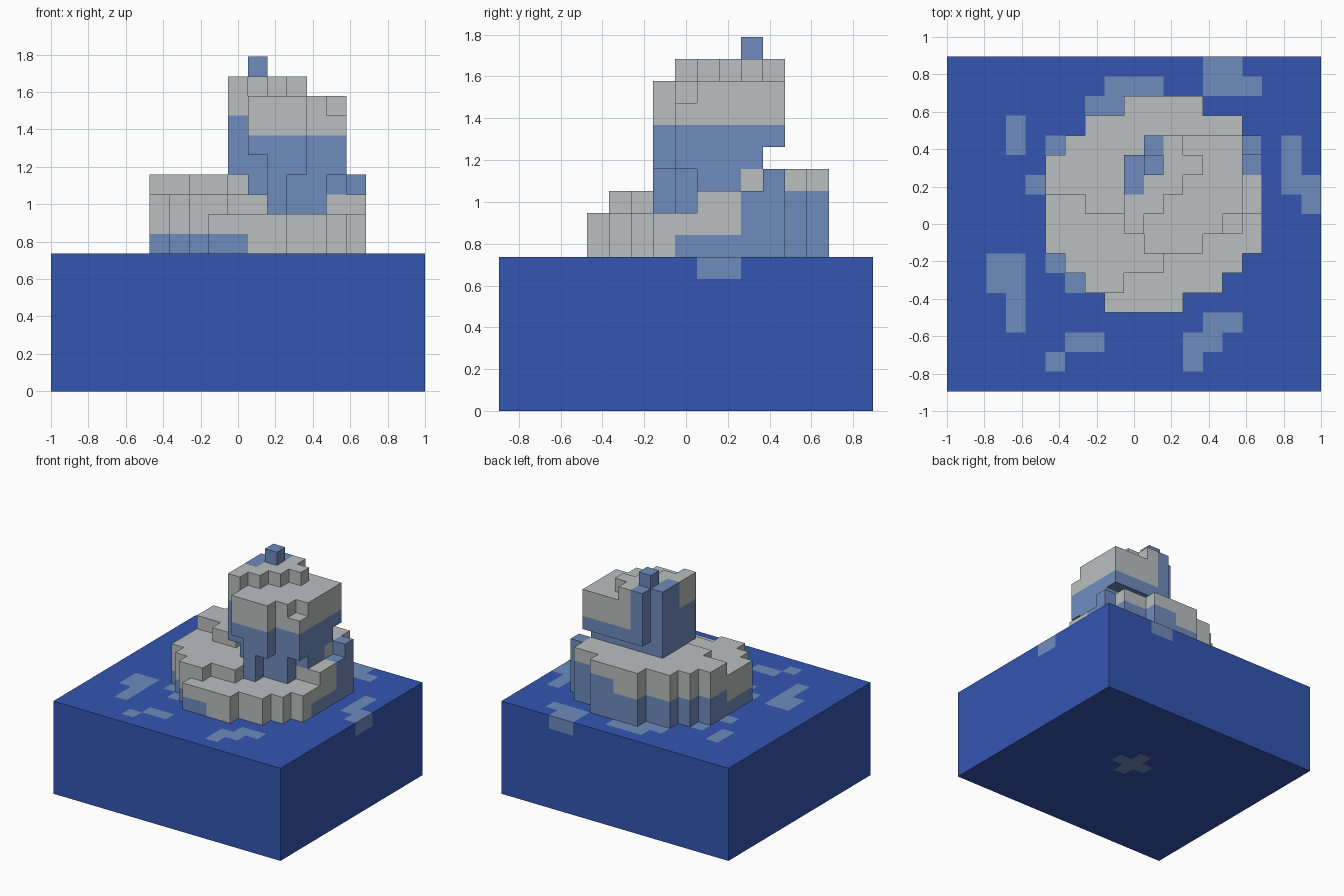
import bpy
import bmesh

cube = bpy.data.objects.get("Cube")
if cube:
    bpy.data.objects.remove(cube, do_unlink=True)

U = 2 / 19                      # edge of one block
COLS, ROWS, SEA = 19, 17, 7     # sea size in blocks


def material(name, rgb):
    mat = bpy.data.materials.new(name)
    mat.use_nodes = True
    mat.diffuse_color = (*rgb, 1)
    mat.node_tree.nodes["Principled BSDF"].inputs["Base Color"].default_value = (*rgb, 1)
    return mat


DEEP, ICE, SNOW = range(3)
PALETTE = [material("deep_water", (.034, .093, .445)),
           material("blue_ice", (.159, .262, .515)),
           material("snow", (.497, .521, .521))]


def box(cols, rows, layers):
    """All block positions inside half-open column, row and layer spans."""
    return {(i, j, k) for i in range(*cols) for j in range(*rows) for k in range(*layers)}


def build_blocks(name, cells, colour_rule):
    """Mesh the open faces of a block set and colour each block by a rule."""
    bm = bmesh.new()
    verts = {}

    def vert(p):
        if p not in verts:
            verts[p] = bm.verts.new(((p[0] - COLS / 2) * U, (p[1] - ROWS / 2) * U, p[2] * U))
        return verts[p]

    for cell in sorted(cells):
        for axis in range(3):
            b, c = (axis + 1) % 3, (axis + 2) % 3
            for side in (0, 1):
                near = list(cell)
                near[axis] += 1 if side else -1
                if tuple(near) in cells:
                    continue
                loop = []
                for db, dc in ((0, 0), (1, 0), (1, 1), (0, 1)):
                    p = list(cell)
                    p[axis] += side
                    p[b] += db
                    p[c] += dc
                    loop.append(vert(tuple(p)))
                face = bm.faces.new(loop if side else loop[::-1])
                face.material_index = colour_rule(*cell)
    mesh = bpy.data.meshes.new(name)
    bm.to_mesh(mesh)
    bm.free()
    for mat in PALETTE:
        mesh.materials.append(mat)
    obj = bpy.data.objects.new(name, mesh)
    bpy.context.collection.objects.link(obj)


# Floating ice flecks in the top layer: column, row, width, depth
flecks = set()
for i, j, width, depth in (
        (13, 16, 2, 1), (13, 15, 3, 1), (8, 15, 3, 1), (7, 14, 2, 1), (3, 12, 1, 2),
        (5, 12, 1, 1), (4, 10, 1, 1), (17, 10, 1, 3), (18, 9, 1, 2), (2, 5, 2, 2),
        (3, 3, 1, 2), (5, 6, 1, 1), (6, 5, 1, 1), (13, 3, 2, 1), (12, 2, 2, 1),
        (6, 2, 2, 1), (5, 1, 1, 1), (12, 1, 1, 1)):
    flecks |= box((i, i + width), (j, j + depth), (SEA - 1, SEA))

# Ice cross on the underside
flecks |= box((9, 12), (9, 10), (0, 1)) | box((10, 11), (8, 11), (0, 1))

# Sea block
build_blocks("sea_block", box((0, COLS), (0, ROWS), (0, SEA)),
             lambda *cell: ICE if cell in flecks else DEEP)


# Stepped skirt of the iceberg, low at the front and high at the back
def skirt_top(i, j):
    if j > 10:
        return SEA + (3 if (i, j) == (15, 11) else 4)
    if (j == 10 and i < 9) or (j == 9 and i in (7, 8)):
        return SEA + 4
    if (j < 9 and i > 10) or (j == 5 and i > 8) or j == 4:
        return SEA + 2
    return SEA + 3


def skirt_colour(i, j, k):
    if j > 10:
        ice = 4 if i == 15 else 3 if i > 10 else 2
    elif i < 10:
        ice = 2 if j == 10 else 1
    else:
        ice = 1 if j > 7 else 0
    return ICE if k < SEA + ice else SNOW


outline = ([(8, 12), (7, 14), (6, 15)] + [(5, 16)] * 5
           + [(6, 16), (7, 15), (9, 13)])
skirt = set()
for j, (first, last) in enumerate(outline, start=4):
    for i in range(first, last):
        skirt |= box((i, i + 1), (j, j + 1), (SEA, skirt_top(i, j)))
build_blocks("iceberg_skirt", skirt, skirt_colour)

# Tower body with overhanging front and back slabs
tower = box((9, 15), (8, 12), (11, 15))
tower |= box((10, 15), (12, 13), (12, 15))
tower |= box((10, 13), (7, 8), (12, 15))
tower -= {(14, 8, 14)}

# Undercut foot with a front leg
tower |= box((10, 15), (9, 11), (10, 11)) | box((10, 14), (8, 9), (10, 11))
tower |= box((11, 14), (8, 9), (9, 10)) | box((14, 15), (11, 12), (10, 11))
tower |= box((11, 13), (7, 8), (11, 12)) | box((11, 12), (7, 8), (9, 11))

# Diagonal crown and spike
for step in range(4):
    tower |= box((9, 10 + step), (8 + step, 9 + step), (15, 16))
tower |= box((10, 12), (12, 13), (15, 16)) | {(10, 11, 16)}

BARE = {(9, 10), (9, 11), (10, 11), (10, 12)}   # columns without snow


def tower_colour(i, j, k):
    snow_line = 14 if i == 9 else 13
    return ICE if k < snow_line or (i, j) in BARE else SNOW


build_blocks("iceberg_tower", tower, tower_colour)
